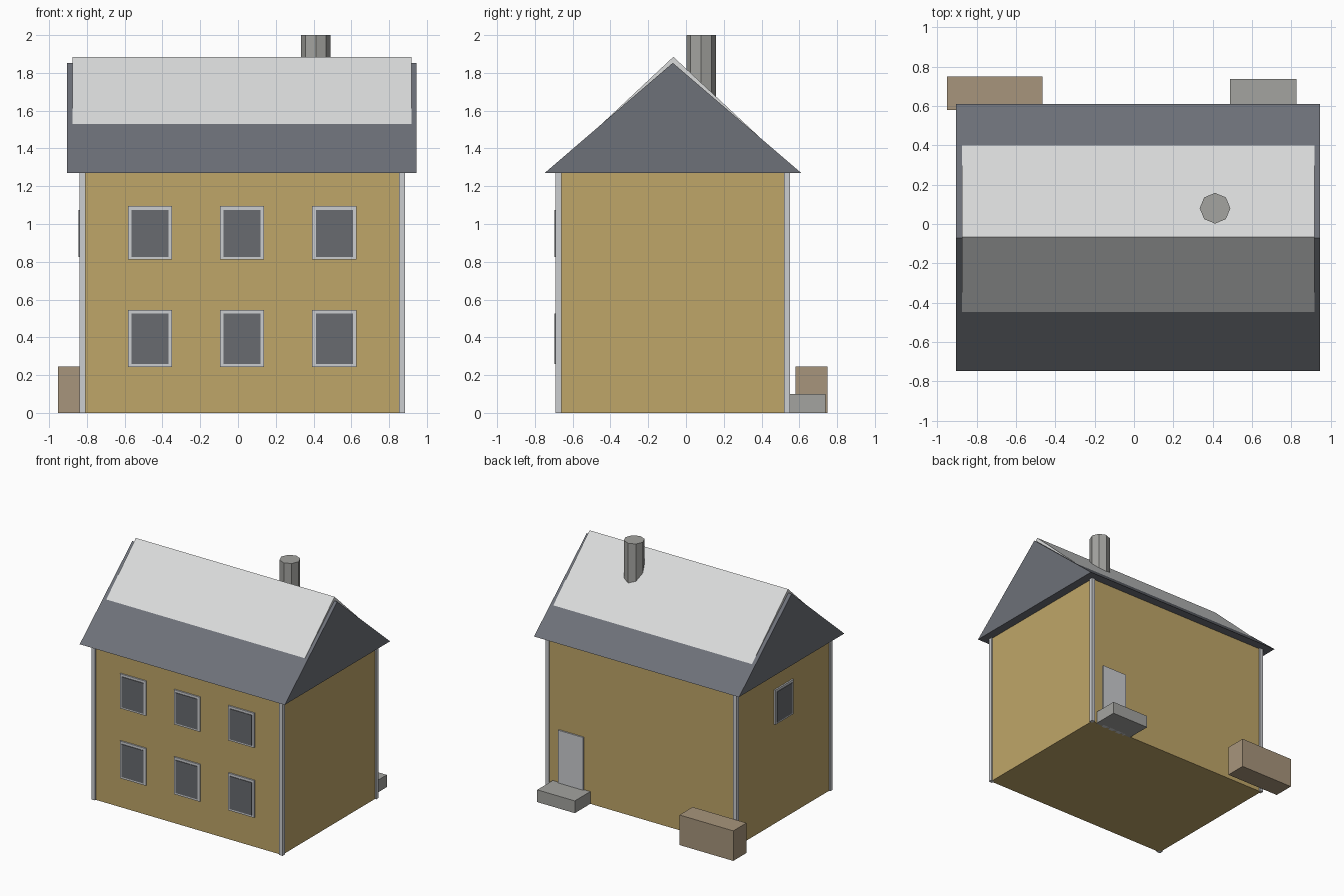
import bpy
import bmesh
from math import radians
from mathutils import Matrix, Vector

if "Cube" in bpy.data.objects:
    bpy.data.objects.remove(bpy.data.objects["Cube"], do_unlink=True)


def material(name, rgb):
    mat = bpy.data.materials.new(name)
    mat.use_nodes = True
    colour = (*rgb, 1)
    mat.diffuse_color = colour
    bsdf = next(n for n in mat.node_tree.nodes if n.type == "BSDF_PRINCIPLED")
    bsdf.inputs["Base Color"].default_value = colour
    bsdf.inputs["Roughness"].default_value = 0.9
    return mat


ochre = material("ochre_plaster", (0.52, 0.38, 0.14))
slate = material("slate_grey", (0.155, 0.165, 0.19))
snow_white = material("snow_white", (0.70, 0.71, 0.71))
trim_grey = material("pale_trim", (0.60, 0.61, 0.63))
glass = material("dark_glass", (0.14, 0.147, 0.16))
stone = material("stone_grey", (0.37, 0.37, 0.35))
timber = material("brown_timber", (0.39, 0.30, 0.20))


def finish(name, bm, mat):
    bmesh.ops.recalc_face_normals(bm, faces=bm.faces)
    mesh = bpy.data.meshes.new(name)
    bm.to_mesh(mesh)
    bm.free()
    mesh.materials.append(mat)
    obj = bpy.data.objects.new(name, mesh)
    bpy.context.scene.collection.objects.link(obj)
    return obj


def box(name, x, y, z, mat):
    """Box from (low, high) ranges on each axis."""
    bm = bmesh.new()
    bmesh.ops.create_cube(bm, size=1)
    for v in bm.verts:
        v.co = Vector([sum(r) / 2 + c * (r[1] - r[0]) for r, c in zip((x, y, z), v.co)])
    return finish(name, bm, mat)


def gable_prism(name, x, y, z, ridge_y, mat):
    """Triangular prism with its ridge along x."""
    bm = bmesh.new()
    profile = [(y[0], z[0]), (y[1], z[0]), (ridge_y, z[1])]
    face = bm.faces.new([bm.verts.new((x[0], py, pz)) for py, pz in profile])
    ext = bmesh.ops.extrude_face_region(bm, geom=[face], use_keep_orig=True)
    moved = [g for g in ext["geom"] if isinstance(g, bmesh.types.BMVert)]
    bmesh.ops.translate(bm, verts=moved, vec=(x[1] - x[0], 0, 0))
    return finish(name, bm, mat)


def around(centre, width):
    return (centre - width / 2, centre + width / 2)


# House body and corner trim
X0, X1, Y0, Y1, EAVE = -0.84, 0.885, -0.69, 0.55, 1.27
INSET, POST = 0.012, 0.032
box("walls", (X0 + INSET, X1 - INSET), (Y0 + INSET, Y1 - INSET), (0, EAVE), ochre)
for side, px in (("right", (X0, X0 + POST)), ("left", (X1 - POST, X1))):
    for end, py in (("front", (Y0, Y0 + POST)), ("back", (Y1 - POST, Y1))):
        box(f"corner_post_{end}_{side}", px, py, (0, EAVE), trim_grey)

# Roof with a snow cover that rises out of its upper half
gable_prism("roof", (-0.905, 0.945), (-0.748, 0.61), (EAVE, 1.853), -0.07, slate)
gable_prism("snow_cover", (-0.875, 0.918), (-0.72, 0.59), (EAVE + 0.003, 1.885), -0.067, snow_white)

# Eight-sided chimney
bm = bmesh.new()
bmesh.ops.create_cone(bm, cap_ends=True, segments=8, radius1=0.078, radius2=0.078, depth=0.4,
                      matrix=Matrix.Translation((0.412, 0.08, 1.8)))
finish("chimney", bm, stone)

# Windows: a frame board with a pane just proud of it
WIDTH, PANE = 0.234, 0.196
lower = ((0.242, 0.545), (0.258, 0.525))
upper = ((0.812, 1.094), (0.826, 1.075))
for floor, (frame_z, pane_z) in (("lower", lower), ("upper", upper)):
    for place, cx in (("right", -0.466), ("middle", 0.021), ("left", 0.51)):
        name = f"{floor}_{place}_window"
        box(name + "_frame", around(cx, WIDTH), (Y0, Y0 + 0.03), frame_z, trim_grey)
        box(name + "_pane", around(cx, PANE), (Y0 - 0.005, Y0 + 0.01), pane_z, glass)

box("side_window_frame", (X0, X0 + 0.03), around(-0.07, WIDTH), upper[0], trim_grey)
box("side_window_pane", (X0 - 0.005, X0 + 0.01), around(-0.07, PANE), upper[1], glass)

# Back door, doorstep and storage box
box("back_door", around(0.657, 0.225), (Y1 - 0.03, Y1), (0, 0.53), trim_grey)
box("doorstep", (0.487, 0.826), (Y1 - 0.02, 0.738), (0, 0.1), stone)
box("timber_box", (-0.952, -0.466), (0.58, 0.75), (0, 0.245), timber)
